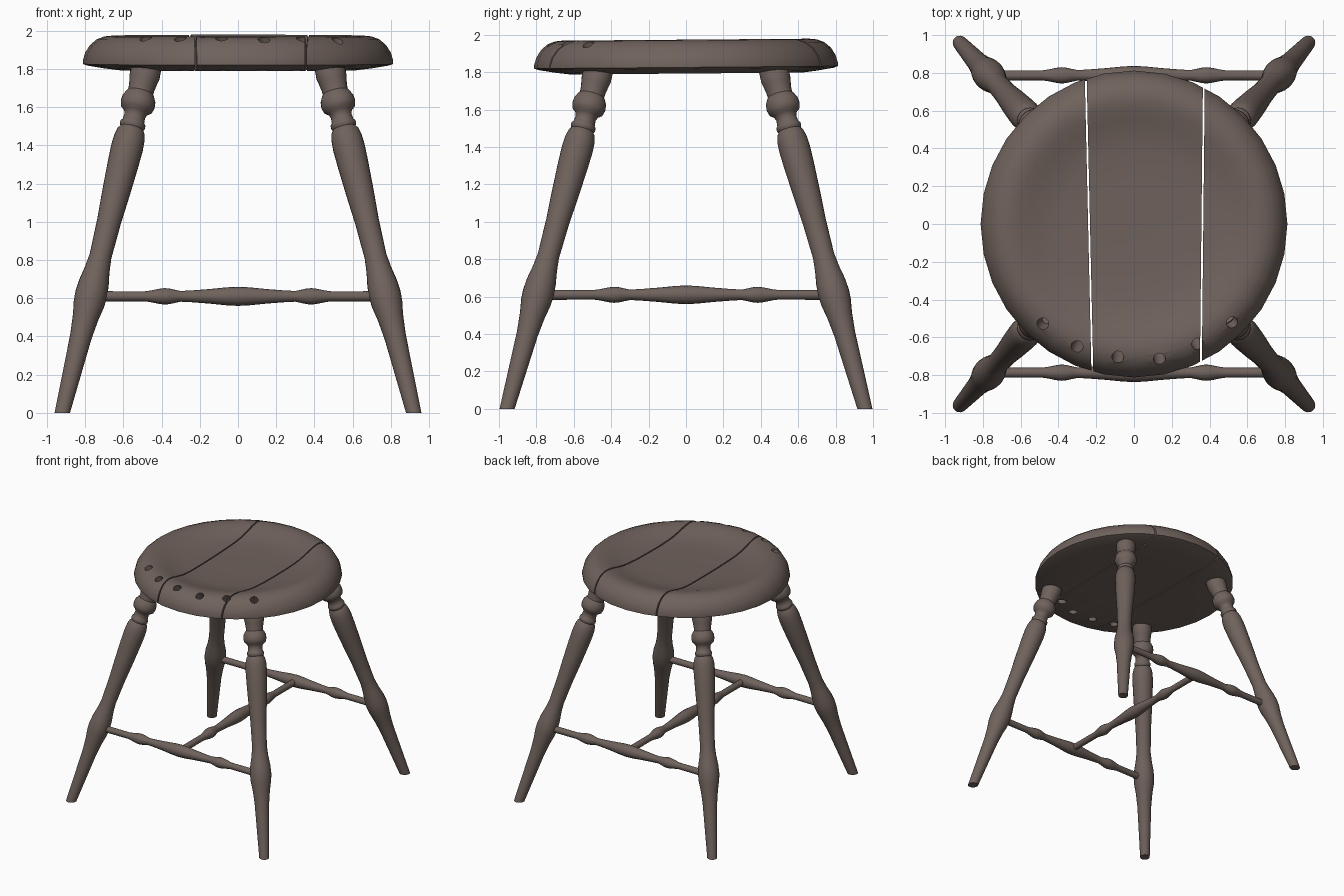
import bpy, bmesh, math
from mathutils import Vector

if "Cube" in bpy.data.objects:
    bpy.data.objects.remove(bpy.data.objects["Cube"])

wood = bpy.data.materials.new("brown_wood")
wood.diffuse_color = (0.16, 0.122, 0.107, 1)
wood.use_nodes = True
wood.node_tree.nodes["Principled BSDF"].inputs["Base Color"].default_value = wood.diffuse_color


def lathe(profile, p0, p1, seg):
    """Turned solid: profile is (radius, fraction of the way from p0 to p1)."""
    p0, p1 = Vector(p0), Vector(p1)
    rot = (p1 - p0).to_track_quat('Z', 'Y')
    bm = bmesh.new()
    rings = []
    for r, t in profile:
        c = p0.lerp(p1, t)
        rings.append([bm.verts.new(c + rot @ Vector((r * math.cos(a), r * math.sin(a), 0)))
                      for a in (2 * math.pi * i / seg for i in range(seg))])
    for a, b in zip(rings, rings[1:]):
        for i in range(seg):
            j = (i + 1) % seg
            bm.faces.new((a[i], a[j], b[j], b[i]))
    bm.faces.new(rings[0][::-1])
    bm.faces.new(rings[-1])
    return bm


def cut(bm, co, no):
    """Remove the side the normal points to and cap the opening."""
    res = bmesh.ops.bisect_plane(bm, geom=bm.verts[:] + bm.edges[:] + bm.faces[:],
                                 plane_co=co, plane_no=no, clear_outer=True)
    edges = [e for e in res['geom_cut'] if isinstance(e, bmesh.types.BMEdge)]
    bmesh.ops.triangle_fill(bm, edges=edges, use_beauty=True)


def finish(bm, name, angle=40):
    bmesh.ops.recalc_face_normals(bm, faces=bm.faces)
    me = bpy.data.meshes.new(name)
    bm.to_mesh(me)
    bm.free()
    me.materials.append(wood)
    ob = bpy.data.objects.new(name, me)
    bpy.context.collection.objects.link(ob)
    smooth(ob, angle)
    return ob


def smooth(ob, angle):
    bpy.ops.object.select_all(action='DESELECT')
    ob.select_set(True)
    bpy.context.view_layer.objects.active = ob
    bpy.ops.object.shade_smooth_by_angle(angle=math.radians(angle))


# Splayed turned legs: (radius, height), feet trimmed flat on the floor
LEG = [(.036, -.06), (.040, .02), (.048, .2), (.057, .4), (.068, .5), (.081, .57),
       (.084, .62), (.079, .68), (.066, .75), (.058, .82), (.063, 1.0), (.073, 1.15),
       (.081, 1.3), (.084, 1.39), (.081, 1.44), (.072, 1.475), (.061, 1.49),
       (.067, 1.50), (.067, 1.515), (.058, 1.525), (.055, 1.555), (.064, 1.575),
       (.084, 1.59), (.091, 1.615), (.088, 1.645), (.074, 1.67), (.067, 1.678),
       (.068, 1.70), (.075, 1.74), (.080, 1.765), (.078, 1.80), (.076, 1.85)]
for sy, end in ((-1, "front"), (1, "back")):
    for sx, side in ((-1, "left"), (1, "right")):
        foot = Vector((.92 * sx, .957 * sy, 0))
        top = Vector((.48 * sx, .47 * sy, 1.8))
        bm = lathe([(r, z / 1.8) for r, z in LEG], foot, top, 24)
        cut(bm, (0, 0, 0), (0, 0, -1))
        finish(bm, f"{end}_{side}_leg")

# Turned stretchers: half profile (radius, distance from middle), mirrored
HALF = [(.050, 0), (.047, .06), (.038, .15), (.031, .24), (.028, .30), (.032, .32),
        (.041, .36), (.043, .385), (.040, .41), (.030, .46), (.026, .49), (.027, .78)]
ROD = [(r, .5 - d / 1.56) for r, d in HALF[:0:-1]] + [(r, .5 + d / 1.56) for r, d in HALF]
Z = .61
for name, a, b in (("front_stretcher", (-.78, -.787, Z), (.78, -.787, Z)),
                   ("back_stretcher", (-.78, .787, Z), (.78, .787, Z)),
                   ("middle_stretcher", (0, -.78, Z), (0, .78, Z))):
    finish(lathe(ROD, a, b, 16), name)

# Slanted holes along the front rim of the seat (hidden cutter)
HOLES = [(-.48, -.525), (-.30, -.645), (-.085, -.70), (.135, -.712), (.335, -.632), (.52, -.522)]
cutter_bm = bmesh.new()
for x, y in HOLES:
    top = Vector((x, y, 1.95))
    low = Vector((x * .88, y * .88, 1.78))
    part = lathe([(.032, -.5), (.032, 1.5)], low, top, 16)
    tmp = bpy.data.meshes.new("hole_tmp")
    part.to_mesh(tmp)
    part.free()
    cutter_bm.from_mesh(tmp)
    bpy.data.meshes.remove(tmp)
cutter = finish(cutter_bm, "hole_cutter")
cutter.hide_render = True
cutter.hide_set(True)

# Dished round seat, sawn into three planks with narrow gaps
SEAT = [(.30, 1.793), (.62, 1.793), (.70, 1.803), (.79, 1.818), (.812, 1.826), (.812, 1.845),
        (.800, 1.885), (.775, 1.925), (.74, 1.955), (.70, 1.970), (.66, 1.974), (.61, 1.966),
        (.55, 1.948), (.48, 1.930), (.40, 1.920), (.25, 1.915), (.08, 1.914)]
GAP = .005
# Seam centre point and direction normal
seams = [(Vector((-.238, 0, 0)), Vector((1, .0225, 0)).normalized()),
         (Vector((.362, 0, 0)), Vector((1, -.0105, 0)).normalized())]
for k, name in enumerate(("left_seat_plank", "middle_seat_plank", "right_seat_plank")):
    bm = lathe([(r, z) for r, z in SEAT], (0, 0, 0), (0, 0, 1), 32)
    for v in bm.verts:                       # slight rise toward the back
        v.co.z += .008 * v.co.y
    if k > 0:
        co, no = seams[k - 1]
        cut(bm, co + no * GAP, -no)
    if k < 2:
        co, no = seams[k]
        cut(bm, co - no * GAP, no)
    plank = finish(bm, name)
    mod = plank.modifiers.new("holes", 'BOOLEAN')
    mod.object = cutter
    mod.operation = 'DIFFERENCE'
    mod.solver = 'EXACT'
    bpy.ops.object.modifier_apply(modifier=mod.name)
    smooth(plank, 40)
bpy.data.objects.remove(cutter)
